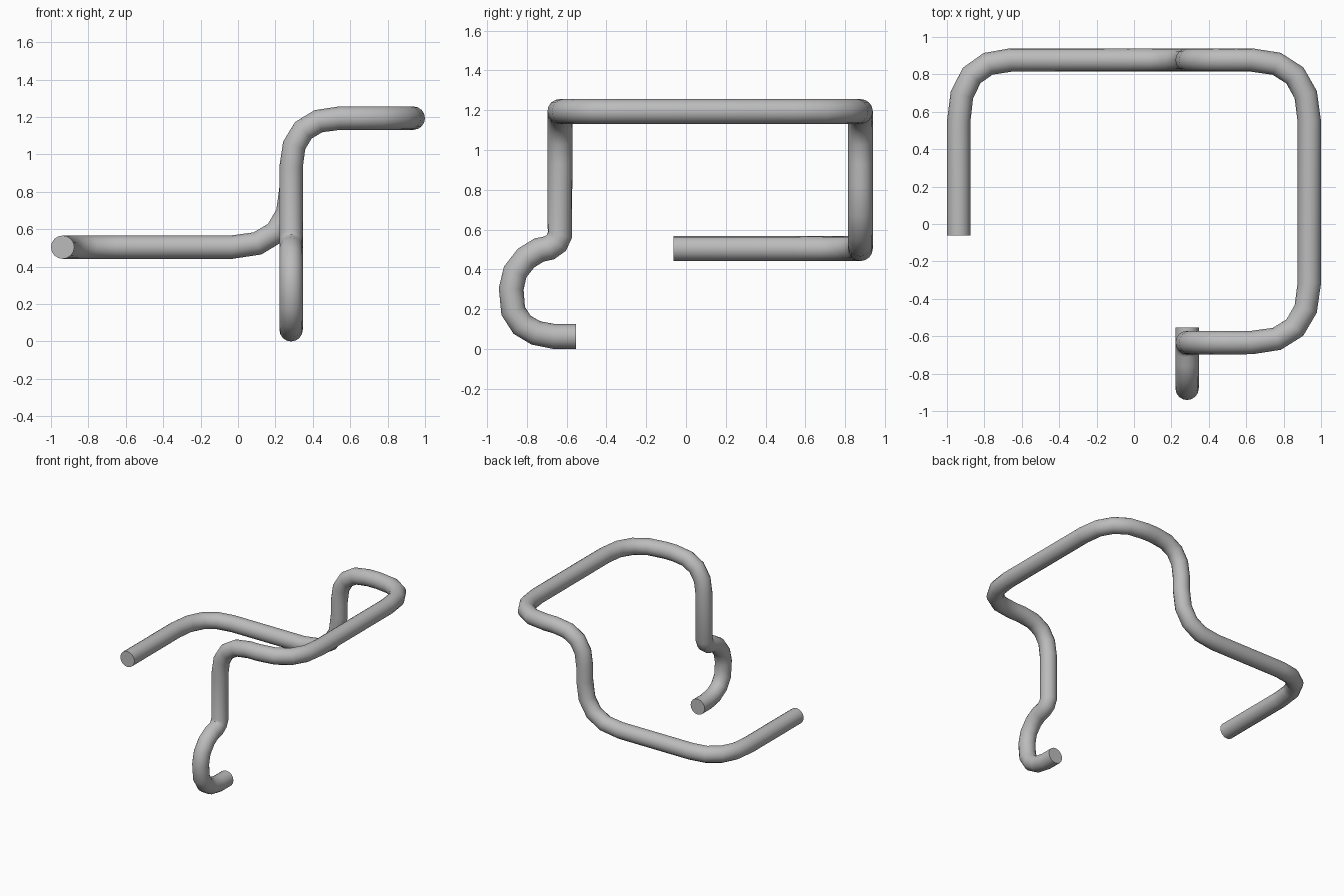
import bpy
from mathutils import Vector

cube = bpy.data.objects.get("Cube")
if cube:
    bpy.data.objects.remove(cube)

RADIUS = 0.0625
SIDE, BACK, FRONT = 0.9375, 0.877, -0.634
LEG, LOW, TOP = 0.284, 0.504, 1.194

# Corners of the bent rod, each with the bend length before and after it
corners = [
    ((-SIDE, BACK, LOW), 0.33, 0.28),
    ((LEG, BACK, LOW), 0.32, 0.32),
    ((LEG, BACK, TOP), 0.26, 0.26),
    ((SIDE, BACK, TOP), 0.31, 0.33),
    ((SIDE, FRONT, TOP), 0.32, 0.31),
    ((LEG, FRONT, TOP), 0.26, 0.26),
]
start = Vector((-SIDE, -0.062, LOW))

# Hook at the foot of the front leg, as y and z
hook = [(FRONT, 0.573), (-0.652, 0.533), (-0.688, 0.508), (-0.739, 0.497),
        (-0.804, 0.457), (-0.859, 0.387), (-0.879, 0.302), (-0.869, 0.191),
        (-0.824, 0.121), (-0.754, 0.08), (-0.663, RADIUS), (-0.553, RADIUS)]
hook = [Vector((LEG, y, z)) for y, z in hook]


def bend(before, corner, after, d_in, d_out, steps=4):
    """Round one corner with a quadratic arc."""
    a = corner + (before - corner).normalized() * d_in
    b = corner + (after - corner).normalized() * d_out
    for i in range(steps + 1):
        t = i / steps
        yield a * (1 - t) ** 2 + corner * 2 * t * (1 - t) + b * t ** 2


# Centre line
points = [Vector(c[0]) for c in corners]
stops = [start] + points + [hook[0]]
path = [start]
for i, (_, d_in, d_out) in enumerate(corners):
    path += bend(stops[i], stops[i + 1], stops[i + 2], d_in, d_out)
path += hook

# Round rod swept along the centre line
curve = bpy.data.curves.new("bent_rod", "CURVE")
curve.dimensions = "3D"
curve.bevel_depth = RADIUS
curve.bevel_resolution = 6
curve.use_fill_caps = True
spline = curve.splines.new("POLY")
spline.points.add(len(path) - 1)
for point, co in zip(spline.points, path):
    point.co = (*co, 1)

rod = bpy.data.objects.new("bent_rod", curve)
bpy.context.collection.objects.link(rod)

# Plain grey metal
grey = bpy.data.materials.new("grey_metal")
grey.use_nodes = True
colour = (0.5, 0.5, 0.5, 1)
grey.diffuse_color = colour
grey.node_tree.nodes["Principled BSDF"].inputs["Base Color"].default_value = colour
curve.materials.append(grey)

bpy.ops.object.select_all(action="DESELECT")
rod.select_set(True)
bpy.context.view_layer.objects.active = rod
bpy.ops.object.convert(target="MESH")
bpy.ops.object.shade_smooth_by_angle()
